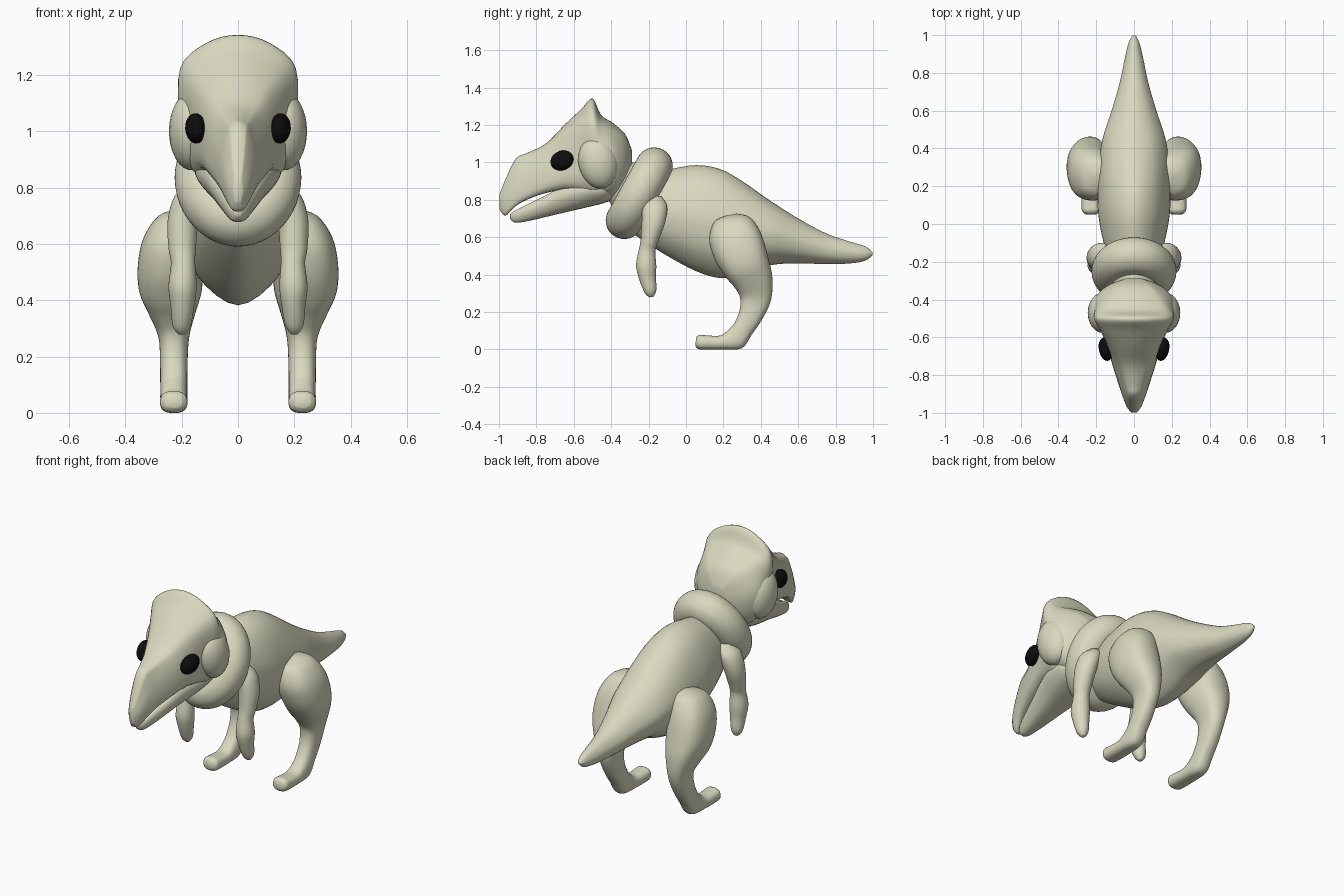
import bpy, bmesh, math
from mathutils import Vector, Matrix

if "Cube" in bpy.data.objects:
    bpy.data.objects.remove(bpy.data.objects["Cube"])


def material(name, rgb):
    m = bpy.data.materials.new(name)
    m.diffuse_color = (*rgb, 1)
    m.use_nodes = True
    m.node_tree.nodes["Principled BSDF"].inputs["Base Color"].default_value = m.diffuse_color
    return m


SKIN = material("pale_cream_skin", (0.70, 0.70, 0.53))
BLACK = material("black_eye", (0.004, 0.004, 0.004))


def finish(name, bm, mat, mirrored=False):
    bmesh.ops.recalc_face_normals(bm, faces=bm.faces)
    for f in bm.faces:
        f.smooth = True
    me = bpy.data.meshes.new(name)
    bm.to_mesh(me)
    bm.free()
    me.materials.append(mat)
    ob = bpy.data.objects.new(name, me)
    bpy.context.collection.objects.link(ob)
    if mirrored:
        ob.modifiers.new("Mirror", "MIRROR")
        ob.modifiers["Mirror"].use_mirror_merge = False
    return ob


def smooth_curve(pts, closed, steps=4):
    """Catmull-Rom curve through the points."""
    n, out = len(pts), []
    for i in range(n if closed else n - 1):
        if closed:
            a, b, c, d = (pts[(i + k) % n] for k in (-1, 0, 1, 2))
        else:
            a, b, c, d = (pts[min(max(i + k, 0), n - 1)] for k in (-1, 0, 1, 2))
        for s in range(steps):
            t = s / steps
            out.append(0.5 * (2 * b + (c - a) * t + (2 * a - 5 * b + 4 * c - d) * t * t
                              + (3 * b - a - 3 * c + d) * t ** 3))
    if not closed:
        out.append(pts[-1])
    return out


def loft(name, rings, mat=SKIN, closed=False, mirrored=False, floor=False):
    """Smooth skin through a row of closed rings."""
    rings = [smooth_curve(r, True) for r in rings]
    cols = [smooth_curve(list(c), closed) for c in zip(*rings)]
    rows = list(zip(*cols))
    bm = bmesh.new()
    vs = []
    for row in rows:
        vs.append([bm.verts.new((p.x, p.y, max(p.z, 0) if floor else p.z)) for p in row])
    m, n = len(vs), len(vs[0])
    for i in range(m if closed else m - 1):
        for j in range(n):
            k, l = (i + 1) % m, (j + 1) % n
            bm.faces.new((vs[i][j], vs[i][l], vs[k][l], vs[k][j]))
    if not closed:
        for row in (vs[0], vs[-1]):
            mid = bm.verts.new(sum((v.co for v in row), Vector()) / n)
            for j in range(n):
                bm.faces.new((row[j], row[(j + 1) % n], mid))
    return finish(name, bm, mat, mirrored)


def symmetric_ring(y, half):
    """Full ring from half-section points running from top to bottom."""
    right = [Vector((x, y, z)) for x, z in half]
    left = [Vector((-x, y, z)) for x, z in half[-2:0:-1]]
    return right + left


def limb(name, path, power=1.0, floor=False):
    """Mirrored limb; each path entry is x, y, z, half width, half depth."""
    rings = []
    for i, (x, y, z, a, b) in enumerate(path):
        p, q = path[max(i - 1, 0)], path[min(i + 1, len(path) - 1)]
        t = Vector((0, q[1] - p[1], q[2] - p[2])).normalized()
        nrm = t.cross(Vector((1, 0, 0)))
        ring = []
        for k in range(12):
            c, s = math.cos(k * math.pi / 6), math.sin(k * math.pi / 6)
            u = math.copysign(abs(c) ** power, c) * a
            v = math.copysign(abs(s) ** power, s) * b
            ring.append(Vector((x + u, y, z)) + nrm * v)
        rings.append(ring)
    return loft(name, rings, mirrored=True, floor=floor)


def ellipsoid(name, centre, radii, tilt=0, mat=SKIN, mirrored=False, turn=0):
    bm = bmesh.new()
    bmesh.ops.create_uvsphere(bm, u_segments=24, v_segments=16, radius=1)
    bm.transform(Matrix.Translation(centre) @ Matrix.Rotation(math.radians(turn), 4, "Z")
                 @ Matrix.Rotation(math.radians(tilt), 4, "X") @ Matrix.Diagonal((*radii, 1)))
    return finish(name, bm, mat, mirrored)


# Body and tail: y, top, bottom, half width
body = [(-0.31, 0.86, 0.64, 0.07), (-0.22, 0.93, 0.575, 0.12), (-0.1, 0.96, 0.50, 0.16),
        (0.05, 0.985, 0.42, 0.188), (0.18, 0.965, 0.382, 0.192), (0.3, 0.90, 0.40, 0.187),
        (0.45, 0.795, 0.45, 0.166), (0.6, 0.70, 0.46, 0.118), (0.75, 0.62, 0.456, 0.075),
        (0.88, 0.575, 0.46, 0.048), (0.96, 0.55, 0.475, 0.028), (0.998, 0.52, 0.505, 0.008)]
rings = []
for y, zt, zb, w in body:
    h = zt - zb
    rings.append(symmetric_ring(y, [(0, zt), (0.55 * w, zt - 0.10 * h), (0.9 * w, zt - 0.32 * h),
                                    (w, zt - 0.55 * h), (0.75 * w, zb + 0.18 * h), (0, zb)]))
loft("body_and_tail", rings)

# Thick collar around the neck
rings = []
for i in range(12):
    t = i * math.pi / 6
    s, c = math.sin(t), math.cos(t)
    mid = Vector((0.125 * s, -0.25 + 0.08 * c, 0.835 + 0.145 * c))
    out = Vector((s, 0.48 * c, 0.87 * c)).normalized()
    axis = Vector((0, -0.87, 0.48))
    rings.append([mid + 0.1 * (out * math.cos(a) + axis * math.sin(a))
                  for a in (k * math.pi / 5 for k in range(10))])
loft("neck_collar", rings, closed=True)
ellipsoid("neck", (0, -0.28, 0.85), (0.14, 0.14, 0.15))

# Head: y, crown height, then edge, middle and lip points, underside height
head = [(-0.997, 0.83, (0.012, 0.82), (0.016, 0.79), (0.010, 0.755), 0.75),
        (-0.965, 0.91, (0.024, 0.89), (0.040, 0.81), (0.026, 0.73), 0.715),
        (-0.91, 1.02, (0.035, 0.99), (0.060, 0.88), (0.052, 0.775), 0.77),
        (-0.85, 1.05, (0.050, 1.02), (0.078, 0.92), (0.072, 0.81), 0.805),
        (-0.75, 1.10, (0.080, 1.065), (0.108, 0.97), (0.102, 0.848), 0.84),
        (-0.65, 1.20, (0.125, 1.135), (0.140, 1.0), (0.124, 0.87), 0.85),
        (-0.56, 1.285, (0.175, 1.195), (0.172, 1.03), (0.148, 0.87), 0.80),
        (-0.50, 1.342, (0.205, 1.225), (0.20, 1.05), (0.16, 0.86), 0.79),
        (-0.455, 1.255, (0.19, 1.19), (0.212, 1.04), (0.162, 0.87), 0.785),
        (-0.39, 1.21, (0.155, 1.16), (0.205, 1.03), (0.16, 0.87), 0.80),
        (-0.325, 1.15, (0.10, 1.115), (0.14, 1.01), (0.10, 0.90), 0.87),
        (-0.288, 1.06, (0.03, 1.05), (0.04, 1.01), (0.03, 0.96), 0.95)]
rings = []
for y, zt, edge, mid, lip, zb in head:
    brow = (0.55 * edge[0], zt - 0.25 * (zt - edge[1]))
    rings.append(symmetric_ring(y, [(0, zt), brow, edge, mid, lip, (0, zb)]))
loft("head_and_crest", rings)

# Lower jaw: y, top, bottom, half width
jaw = [(-0.942, 0.72, 0.70, 0.012), (-0.915, 0.74, 0.678, 0.034), (-0.85, 0.772, 0.685, 0.056),
       (-0.75, 0.82, 0.708, 0.085), (-0.65, 0.872, 0.732, 0.115), (-0.52, 0.90, 0.762, 0.15),
       (-0.42, 0.89, 0.79, 0.14), (-0.36, 0.88, 0.84, 0.07)]
loft("lower_jaw", [symmetric_ring(y, [(0, zt), (0.8 * w, zt), (w, zt * 0.6 + zb * 0.4),
                                      (0.65 * w, zb + 0.12 * (zt - zb)), (0, zb)])
                   for y, zt, zb, w in jaw])

# Cheeks and eyes
ellipsoid("cheeks", (0.165, -0.47, 1.0), (0.08, 0.105, 0.14), tilt=12, mirrored=True)
ellipsoid("eyes", (0.15, -0.663, 1.01), (0.036, 0.064, 0.052), tilt=20, mat=BLACK,
          mirrored=True, turn=-12)

# Arms
limb("arms", [(0.14, -0.16, 0.82, 0.03, 0.03), (0.17, -0.165, 0.77, 0.055, 0.065),
              (0.195, -0.175, 0.68, 0.055, 0.062), (0.198, -0.197, 0.58, 0.048, 0.046),
              (0.195, -0.208, 0.53, 0.043, 0.044), (0.197, -0.213, 0.45, 0.05, 0.054),
              (0.197, -0.205, 0.38, 0.042, 0.045), (0.2, -0.19, 0.31, 0.032, 0.032),
              (0.2, -0.185, 0.28, 0.012, 0.012)])

# Legs, running from the hip down to the toes
limb("legs", [(0.19, 0.24, 0.72, 0.03, 0.03), (0.20, 0.245, 0.695, 0.085, 0.095),
              (0.22, 0.255, 0.62, 0.115, 0.135), (0.238, 0.285, 0.53, 0.117, 0.14),
              (0.24, 0.325, 0.44, 0.112, 0.125), (0.235, 0.36, 0.36, 0.085, 0.105),
              (0.228, 0.372, 0.27, 0.055, 0.083), (0.228, 0.345, 0.18, 0.049, 0.064),
              (0.228, 0.305, 0.11, 0.048, 0.056), (0.228, 0.265, 0.058, 0.048, 0.062),
              (0.228, 0.19, 0.037, 0.048, 0.038), (0.228, 0.11, 0.037, 0.049, 0.038),
              (0.228, 0.07, 0.04, 0.047, 0.038), (0.228, 0.052, 0.042, 0.03, 0.024)],
     power=0.85, floor=True)
